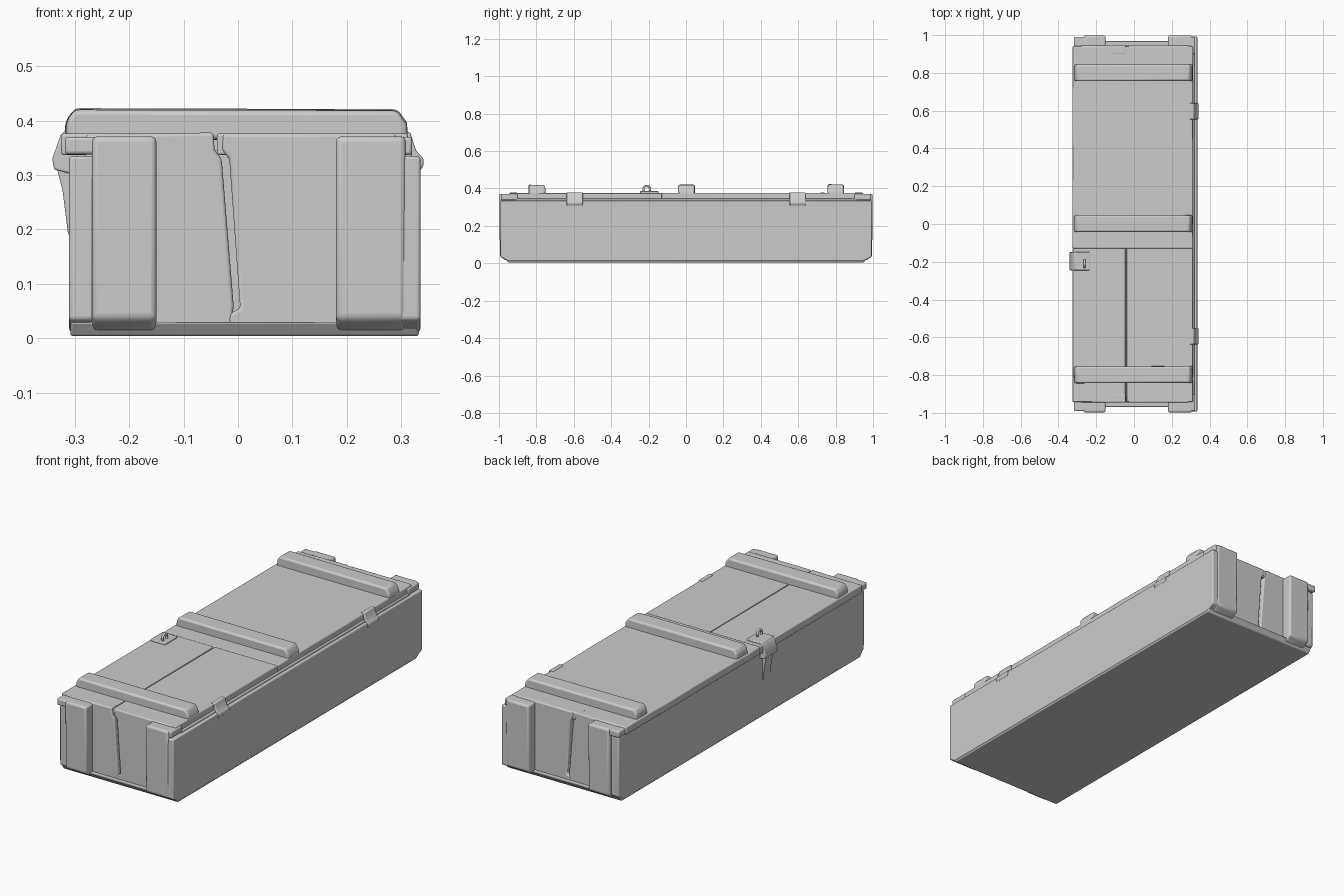
import bpy, bmesh, math, random
from mathutils import Vector, noise

if "Cube" in bpy.data.objects:
    bpy.data.objects.remove(bpy.data.objects["Cube"])

random.seed(4)


def finish(name, bm, bevel):
    bmesh.ops.recalc_face_normals(bm, faces=bm.faces[:])
    me = bpy.data.meshes.new(name)
    bm.to_mesh(me)
    bm.free()
    ob = bpy.data.objects.new(name, me)
    bpy.context.collection.objects.link(ob)
    if bevel:
        m = ob.modifiers.new("worn_edges", 'BEVEL')
        m.width, m.segments, m.limit_method = bevel, 3, 'ANGLE'
    bpy.ops.object.select_all(action='DESELECT')
    ob.select_set(True)
    bpy.context.view_layer.objects.active = ob
    bpy.ops.object.shade_smooth_by_angle(angle=math.radians(40))
    return ob


def prism(name, pts, axis, lo, hi, bevel=0.006, cuts=1, wear=0.0):
    """Extrude a profile along x, y or z; extra sections let the wood waver."""
    bm = bmesh.new()
    rings = []
    for k in range(cuts + 1):
        t = lo + (hi - lo) * k / cuts
        ring = []
        for a, b in pts:
            co = Vector({'x': (t, a, b), 'y': (a, t, b), 'z': (a, b, t)}[axis])
            co += noise.noise_vector(co * 6) * wear
            ring.append(bm.verts.new(co))
        rings.append(ring)
    n = len(pts)
    for r, s in zip(rings, rings[1:]):
        for i in range(n):
            bm.faces.new((r[i], r[(i + 1) % n], s[(i + 1) % n], s[i]))
    bm.faces.new(rings[0])
    bm.faces.new(rings[-1])
    return finish(name, bm, bevel)


def rect(a0, a1, b0, b1):
    return [(a0, b0), (a1, b0), (a1, b1), (a0, b1)]


def box(name, x, y, z, **kw):
    return prism(name, rect(*x, *z), 'y', *y, **kw)


# Inner body and floor
box("crate_core", (-0.295, 0.32), (-0.915, 0.915), (0.012, 0.345))
prism("floor_board", [(-0.95, 0.004), (0.95, 0.004), (0.97, 0.03), (-0.97, 0.03)],
      'x', -0.308, 0.332, bevel=0.005)

# Long side walls, with bottom edges worn at the ends
wall = [(-0.95, 0.012), (0.95, 0.012), (0.993, 0.035), (0.993, 0.335), (-0.993, 0.335), (-0.993, 0.035)]
prism("right_wall", wall, 'x', 0.285, 0.335)
left = [(y * 0.985, z) for y, z in wall]
prism("left_wall", left, 'x', -0.31, -0.265)

# Ends: two planks with a wandering gap, and a post at each corner
for s, end in ((-1, "front"), (1, "back")):
    y0, y1 = sorted((s * 0.9, s * 0.945))
    prism(end + "_left_plank", [(-0.28, 0.02), (-0.012, 0.02), (-0.008, 0.06), (-0.03, 0.33),
                                (-0.043, 0.345), (-0.045, 0.378), (-0.28, 0.374)],
          'y', y0, y1)
    prism(end + "_right_plank", [(-0.02, 0.015), (0.29, 0.02), (0.29, 0.376), (-0.028, 0.376),
                                 (-0.03, 0.345), (-0.016, 0.33), (0.004, 0.055), (-0.018, 0.045)],
          'y', y0, y1)
    post = [(s * 0.9, 0.014), (s * 0.96, 0.014), (s * 0.995, 0.036), (s * 0.998, 0.371), (s * 0.9, 0.371)]
    prism(end + "_left_post", post, 'x', -0.268, -0.15, bevel=0.01)
    prism(end + "_right_post", post, 'x', 0.18, 0.308, bevel=0.01)
    y0, y1 = sorted((s * 0.9, s * 0.99))
    box(end + "_left_lid_corner", (-0.318, -0.255), (y0, y1), (0.338, 0.37))
    box(end + "_right_lid_corner", (0.29, 0.32), (y0, y1), (0.337, 0.37))

# Lid: one solid half and a half split by a narrow seam
box("lid_back_half", (-0.325, 0.312), (-0.13, 0.942), (0.337, 0.376), cuts=10, wear=0.002)
box("lid_left_board", (-0.325, -0.046), (-0.942, -0.129), (0.337, 0.376), bevel=0.004)
box("lid_right_board", (-0.039, 0.312), (-0.942, -0.129), (0.337, 0.376), bevel=0.004)

# Battens across the lid, with slanted shoulders
for y, name in ((-0.797, "front_batten"), (0.002, "middle_batten"), (0.8, "back_batten")):
    batten = [(-0.317, 0.365), (0.312, 0.365), (0.309, 0.395), (0.292, 0.419), (-0.3, 0.42), (-0.315, 0.4)]
    prism(name, batten, 'y', y - 0.044, y + 0.044, bevel=0.009, cuts=1, wear=0.004)

# Hinges on the right
for y, name in ((-0.595, "front_hinge"), (0.597, "back_hinge")):
    prism(name, [(0.295, 0.379), (0.316, 0.379), (0.327, 0.345), (0.341, 0.33),
                 (0.341, 0.318), (0.333, 0.306), (0.295, 0.306)],
          'y', y - 0.043, y + 0.043, bevel=0.004)

# Latch on the left: top plate, folded flap and strap
prism("latch_plate", [(-0.235, 0.37), (-0.235, 0.385), (-0.315, 0.386), (-0.327, 0.37),
                      (-0.341, 0.33), (-0.338, 0.31), (-0.3, 0.3)],
      'y', -0.245, -0.148, bevel=0.004)
prism("latch_strap", [(-0.3, 0.32), (-0.332, 0.31), (-0.322, 0.27), (-0.312, 0.19), (-0.3, 0.19)],
      'y', -0.225, -0.168, bevel=0.003)
bpy.ops.mesh.primitive_torus_add(location=(-0.262, -0.21, 0.395), rotation=(0, math.pi / 2, 0),
                                 major_radius=0.018, minor_radius=0.006,
                                 major_segments=20, minor_segments=8)
bpy.context.object.name = "latch_ring"
bpy.ops.object.shade_smooth()
